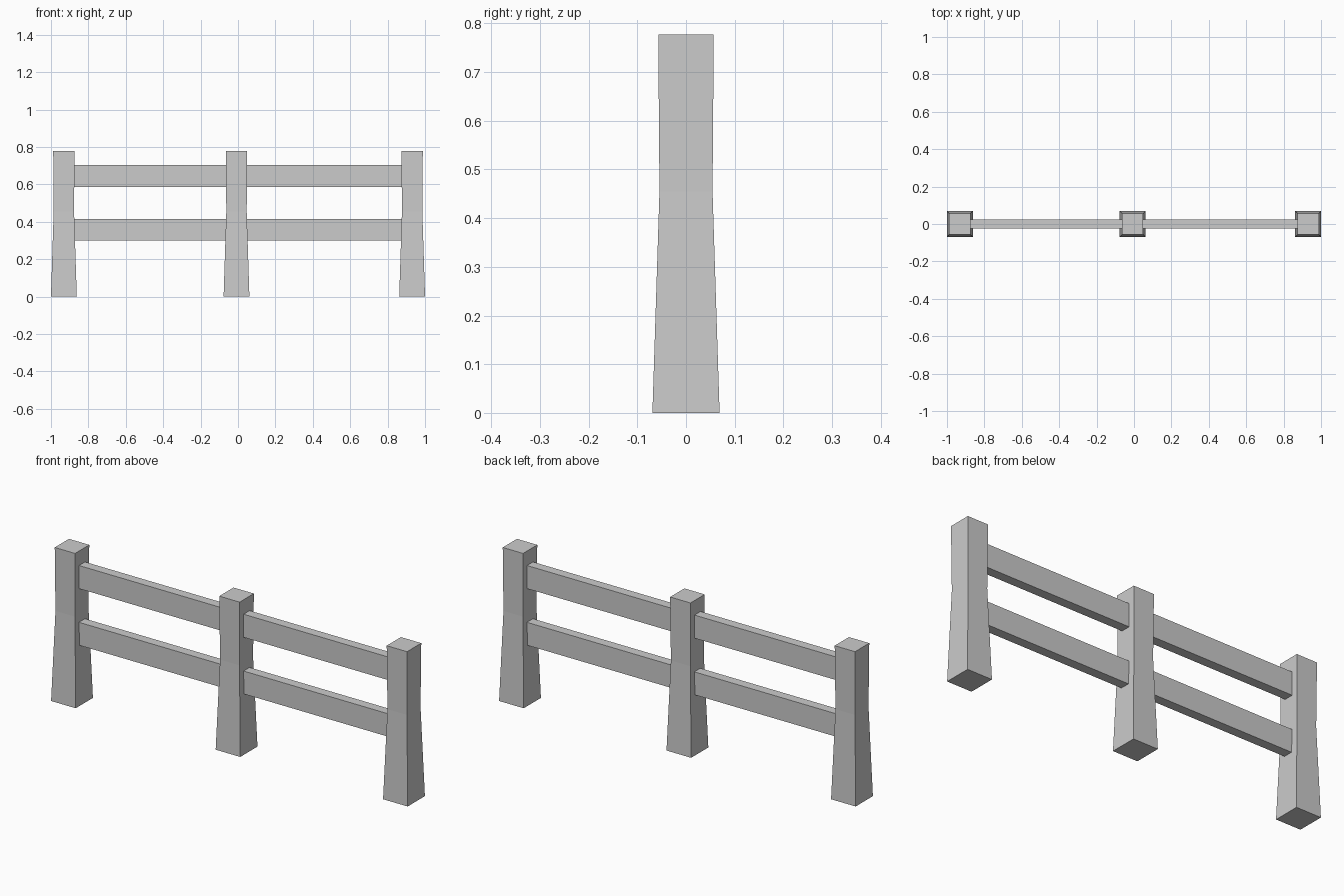
import bpy, bmesh

if "Cube" in bpy.data.objects:
    bpy.data.objects.remove(bpy.data.objects["Cube"])

POST_X = (-0.931, -0.008, 0.931)
# post profile: (height, half width)
POST_PROFILE = ((0.0, 0.069), (0.455, 0.0545), (0.777, 0.057))


def finish(name, bm):
    bmesh.ops.recalc_face_normals(bm, faces=bm.faces[:])
    mesh = bpy.data.meshes.new(name)
    bm.to_mesh(mesh)
    bm.free()
    obj = bpy.data.objects.new(name, mesh)
    bpy.context.collection.objects.link(obj)
    return obj


# Square post with a flared foot and a slightly wider head
def post(name, x):
    bm = bmesh.new()
    rings = [[bm.verts.new((x + sx * h, sy * h, z))
              for sx, sy in ((-1, -1), (1, -1), (1, 1), (-1, 1))]
             for z, h in POST_PROFILE]
    bm.faces.new(rings[0])
    bm.faces.new(rings[-1])
    for a, b in zip(rings, rings[1:]):
        for i in range(4):
            j = (i + 1) % 4
            bm.faces.new((a[i], a[j], b[j], b[i]))
    return finish(name, bm)


# Flat board between two posts, its ends just let into them
def rail(name, x0, x1, z0, z1, depth=0.048):
    bm = bmesh.new()
    bmesh.ops.create_cube(bm, size=1)
    bmesh.ops.scale(bm, vec=(x1 - x0, depth, z1 - z0), verts=bm.verts)
    bmesh.ops.translate(bm, vec=((x0 + x1) / 2, 0, (z0 + z1) / 2), verts=bm.verts)
    return finish(name, bm)


for label, x in zip(("left", "middle", "right"), POST_X):
    post(f"{label}_post", x)

for side, a, b in (("left", POST_X[0], POST_X[1]), ("right", POST_X[1], POST_X[2])):
    for level, z0, z1 in (("lower", 0.299, 0.415), ("upper", 0.586, 0.703)):
        rail(f"{side}_{level}_rail", a + 0.053, b - 0.053, z0, z1)
